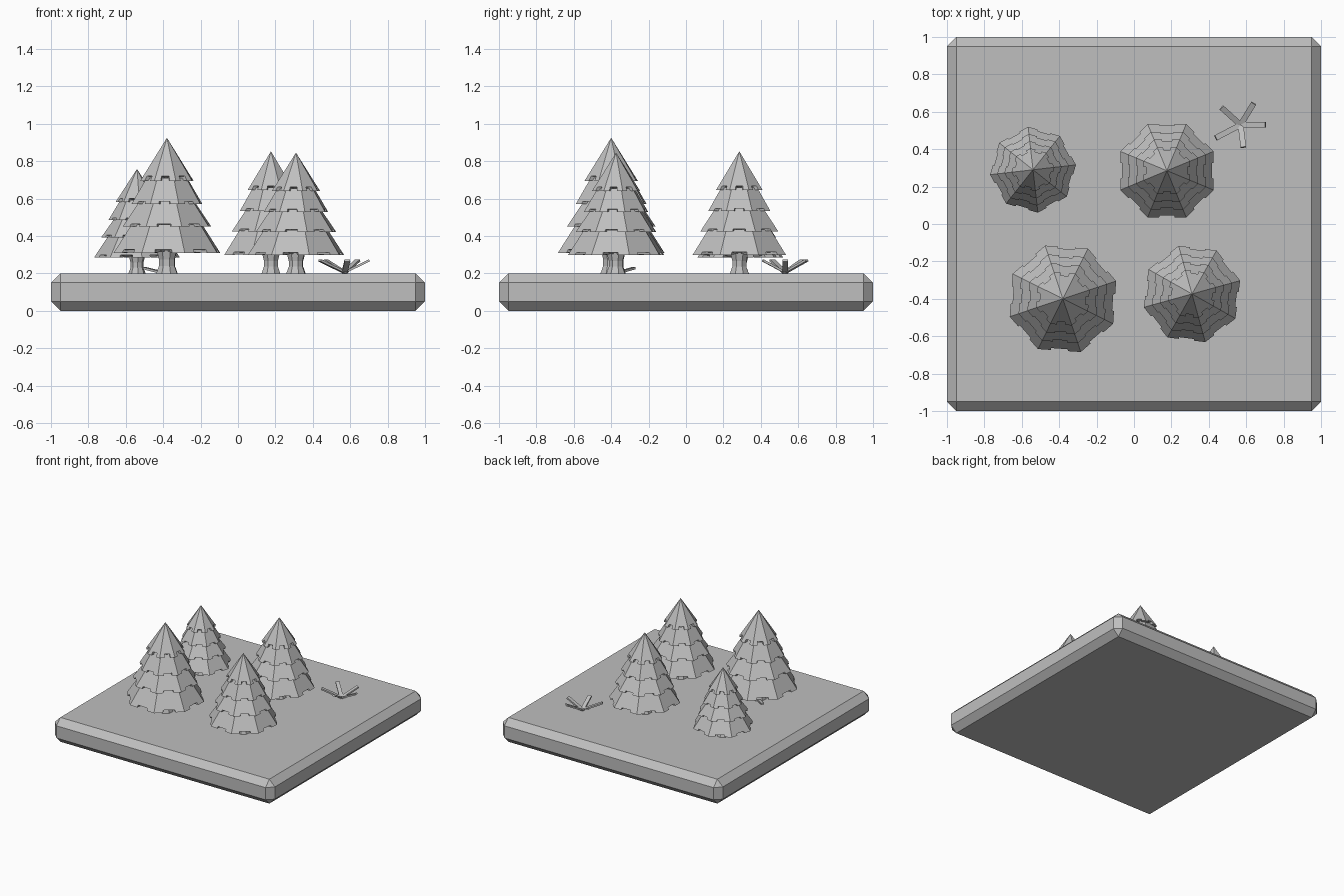
import bpy
import bmesh
from math import cos, sin, pi, radians
from mathutils import Vector

if "Cube" in bpy.data.objects:
    bpy.data.objects.remove(bpy.data.objects["Cube"], do_unlink=True)

SIDES = 8
GROUND = 0.2

grey = bpy.data.materials.new("plain_grey")
grey.use_nodes = True
colour = (0.52, 0.52, 0.52, 1)
grey.diffuse_color = colour
grey.node_tree.nodes["Principled BSDF"].inputs["Base Color"].default_value = colour


def finish(name, bm):
    bmesh.ops.remove_doubles(bm, verts=bm.verts, dist=0.0002)
    bmesh.ops.recalc_face_normals(bm, faces=bm.faces)
    mesh = bpy.data.meshes.new(name)
    bm.to_mesh(mesh)
    bm.free()
    mesh.materials.append(grey)
    obj = bpy.data.objects.new(name, mesh)
    bpy.context.collection.objects.link(obj)
    return obj


def ring(radius, z, turn=0):
    """Corner points of a level octagon."""
    step = 2 * pi / SIDES
    angles = [turn + step * (i + 0.5) for i in range(SIDES)]
    return [Vector((radius * cos(a), radius * sin(a), z)) for a in angles]


def add_tier(bm, r_low, z_low, r_top, z_top, turn):
    """Eight-sided skirt with a shallow notch in the rim of each side."""
    low, top = ring(r_low, z_low, turn), ring(r_top, z_top, turn)
    hub = bm.verts.new((0, 0, z_low + 0.01))
    for i in range(SIDES):
        j = (i + 1) % SIDES

        def on_side(t, h):
            return low[i].lerp(low[j], t).lerp(top[i].lerp(top[j], t), h)

        rim = [on_side(t, h) for t, h in
               ((0, 0), (0.3, 0), (0.3, 0.11), (0.7, 0.11), (0.7, 0), (1, 0))]
        verts = [bm.verts.new(p) for p in rim]
        crown = [bm.verts.new(top[j])]
        if r_top > 0:
            crown.append(bm.verts.new(top[i]))
        bm.faces.new(verts + crown)
        for a, b in zip(verts, verts[1:]):
            bm.faces.new((b, a, hub))


def tree(label, x, y, size, turn):
    turn = radians(turn)
    # Foliage: four stacked skirts, the last one ending in a point
    bm = bmesh.new()
    tiers = ((0.30, 0.11, 0.20, 0.26), (0.25, 0.25, 0.155, 0.385),
             (0.20, 0.37, 0.115, 0.51), (0.15, 0.495, 0, 0.725))
    for tier in tiers:
        add_tier(bm, *tier, turn)
    foliage = finish(label + "_foliage", bm)

    # Trunk: flared at both ends
    bm = bmesh.new()
    rings = [[bm.verts.new(p) for p in ring(r, z, turn)]
             for r, z in ((0.062, -0.005), (0.045, 0.04), (0.045, 0.075), (0.06, 0.13))]
    for a, b in zip(rings, rings[1:]):
        for i in range(SIDES):
            j = (i + 1) % SIDES
            bm.faces.new((a[i], a[j], b[j], b[i]))
    bm.faces.new(rings[0])
    bm.faces.new(rings[-1])
    trunk = finish(label + "_trunk", bm)

    for obj in (foliage, trunk):
        obj.location = (x, y, GROUND)
        obj.scale = (size, size, size)


def blade(name, start, end, width=0.03, thick=0.012):
    """Thin flat bar between two points."""
    start, end = Vector(start), Vector(end)
    along = end - start
    side = along.cross(Vector((0, 0, 1))).normalized()
    up = side.cross(along).normalized()
    bm = bmesh.new()
    bmesh.ops.create_cube(bm, size=1)
    for v in bm.verts:
        c = v.co.copy()
        v.co = start + along * (c.x + 0.5) + side * c.y * width + up * c.z * thick
    return finish(name, bm)


# Base slab with chamfered edges
bm = bmesh.new()
bmesh.ops.create_cube(bm, size=1)
for v in bm.verts:
    v.co = Vector((v.co.x * 2, v.co.y * 2, (v.co.z + 0.5) * GROUND))
bmesh.ops.bevel(bm, geom=bm.edges[:], offset=0.05, segments=1,
                affect='EDGES', profile=0.5)
finish("base_slab", bm)

# Trees
tree("back_right_tree", -0.54, 0.29, 0.77, -16)
tree("back_left_tree", 0.176, 0.285, 0.9, 0)
tree("front_right_tree", -0.38, -0.40, 1.0, -4)
tree("front_left_tree", 0.31, -0.374, 0.89, -7)

# Small plant with five spreading leaves
tips = ((0.64, 0.645), (0.703, 0.53), (0.585, 0.41), (0.437, 0.46), (0.468, 0.622))
for n, (x, y) in enumerate(tips):
    blade(f"plant_leaf_{n + 1}", (0.57, 0.53, 0.205), (x, y, 0.27))

# Fallen twig beside a trunk
blade("twig", (-0.41, -0.36, 0.205), (-0.50, -0.28, 0.228), 0.025)
